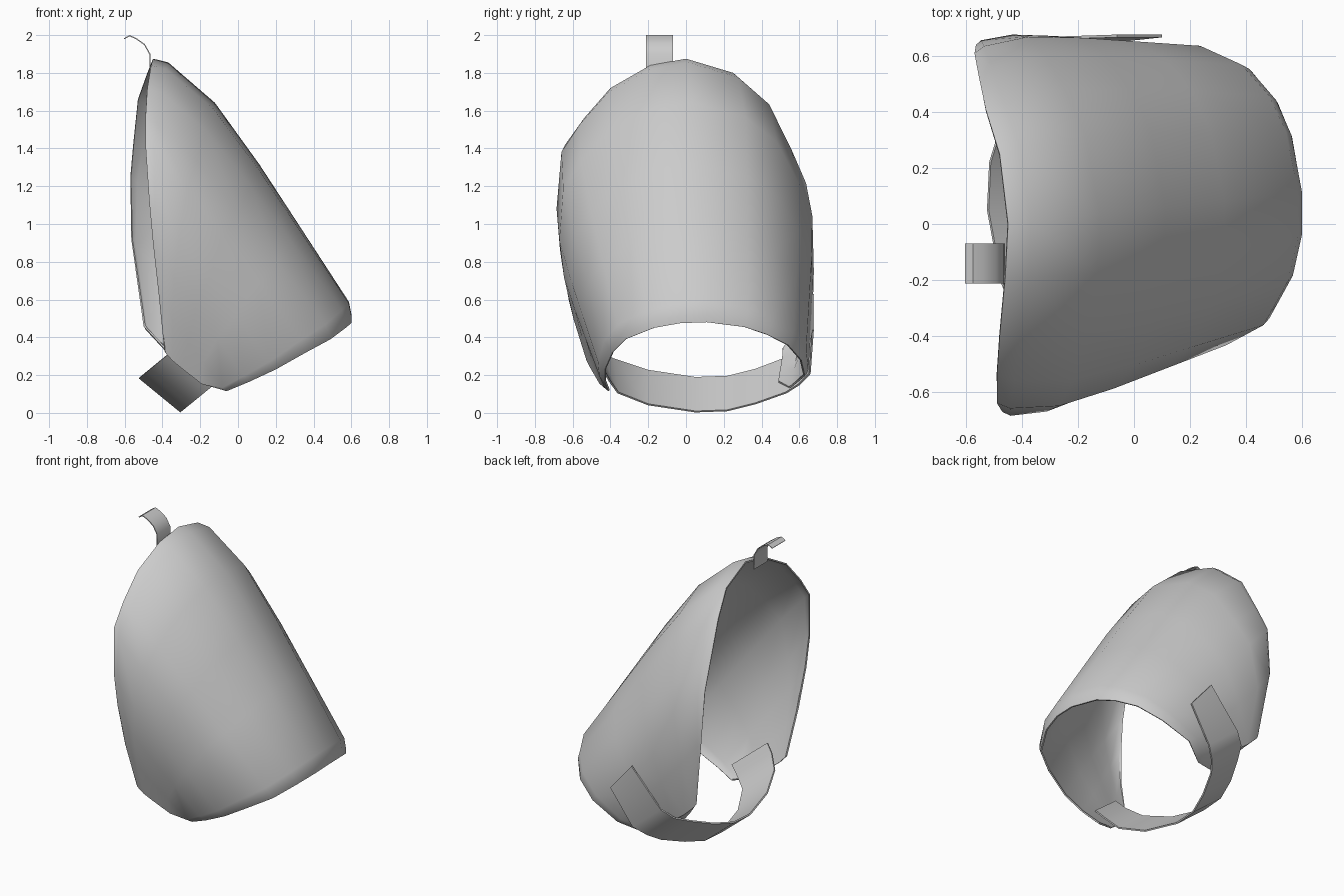
import bpy
import math
from mathutils import Vector

if "Cube" in bpy.data.objects:
    bpy.data.objects.remove(bpy.data.objects["Cube"])

grey = bpy.data.materials.new("plain grey")
grey.diffuse_color = (0.6, 0.6, 0.6, 1)
grey.use_nodes = True
grey.node_tree.nodes["Principled BSDF"].inputs["Base Color"].default_value = grey.diffuse_color


def sheet(name, rows, thickness, offset, angle):
    """Grid surface from rows of points, thickened and shaded."""
    n = len(rows[0])
    verts = [p for row in rows for p in row]
    faces = [(i * n + j, (i + 1) * n + j, (i + 1) * n + j + 1, i * n + j + 1)
             for i in range(len(rows) - 1) for j in range(n - 1)]
    mesh = bpy.data.meshes.new(name)
    mesh.from_pydata(verts, [], faces)
    mesh.materials.append(grey)
    ob = bpy.data.objects.new(name, mesh)
    bpy.context.collection.objects.link(ob)
    mod = ob.modifiers.new("thickness", 'SOLIDIFY')
    mod.thickness, mod.offset = thickness, offset
    bpy.context.view_layer.objects.active = ob
    ob.select_set(True)
    bpy.ops.object.modifier_apply(modifier=mod.name)
    bpy.ops.object.shade_smooth_by_angle(angle=angle)
    ob.select_set(False)
    return ob


# Curved plate: ribs run from the lower rim to the tall open edge
rim = [(-.18, -.45, .15), (-.06, -.41, .115), (.06, -.43, .165), (.20, -.43, .23),
       (.36, -.39, .32), (.49, -.32, .39), (.57, -.17, .45), (.60, -.03, .475),
       (.60, .11, .48), (.565, .31, .455), (.515, .43, .415), (.425, .54, .36),
       (.28, .61, .28), (.08, .63, .195), (-.06, .55, .13), (-.20, .49, .16)]
edge = [(-.39, -.54, .33), (-.42, -.62, .63), (-.45, -.66, .90), (-.47, -.672, 1.12),
        (-.49, -.64, 1.42), (-.49, -.54, 1.56), (-.48, -.40, 1.72), (-.46, -.19, 1.84),
        (-.45, 0, 1.875), (-.48, .25, 1.80), (-.53, .41, 1.66), (-.555, .53, 1.42),
        (-.57, .61, 1.25), (-.565, .64, .92), (-.50, .60, .46), (-.39, .51, .34)]
# Outward bulge along each rib: (position, amount)
bulge = [(0, 0), (.018, .025), (.054, .055), (.33, .088), (.55, .114),
         (.78, .122), (.963, .053), (1, 0)]
centre = Vector((-.2, 0, .75))
ribs = []
for i, (r, e) in enumerate(zip(rim, edge)):
    r, e = Vector(r), Vector(e)
    d = (e - r).normalized()
    out = (r + e) / 2 - centre
    out = (out - d * out.dot(d)).normalized()
    out.y *= .45 + .35 * math.sin(math.pi * i / 15)
    scale = (e - r).length / 1.74
    ribs.append([r.lerp(e, t) + out * b * scale for t, b in bulge])
sheet("curved_plate", ribs, 0.01, -1, 0.7)

# Lower strap: tilted band, inside the plate at the front and outside at the back
# (distance along, y of upper edge, y of lower edge)
along = Vector((.77, 0, .63))
path = [(.34, -.50, -.43), (.27, -.47, -.405), (.17, -.39, -.36), (.07, -.20, -.20),
        (.01, .05, .05), (.02, .22, .22), (.08, .37, .37), (.17, .52, .53),
        (.24, .62, .60), (.33, .665, .655)]
band = []
for s, y_up, y_low in path:
    p = Vector((-.42, 0, .09)) + along * s
    band.append([p + Vector((-.11, y_up, .09)), p + Vector((.11, y_low, -.09))])
band.append([Vector((-.06, .672, .63)), Vector((.10, .672, .44))])
sheet("lower_strap", band, 0.01, 0, 0.7)

# Small curled tab at the top
hook = [(-.464, 1.80), (-.467, 1.90), (-.495, 1.95), (-.54, 1.982),
        (-.575, 1.997), (-.603, 1.98)]
sheet("top_tab", [[(x, -.212, z), (x, -.07, z)] for x, z in hook], 0.006, 0, 0.9)
